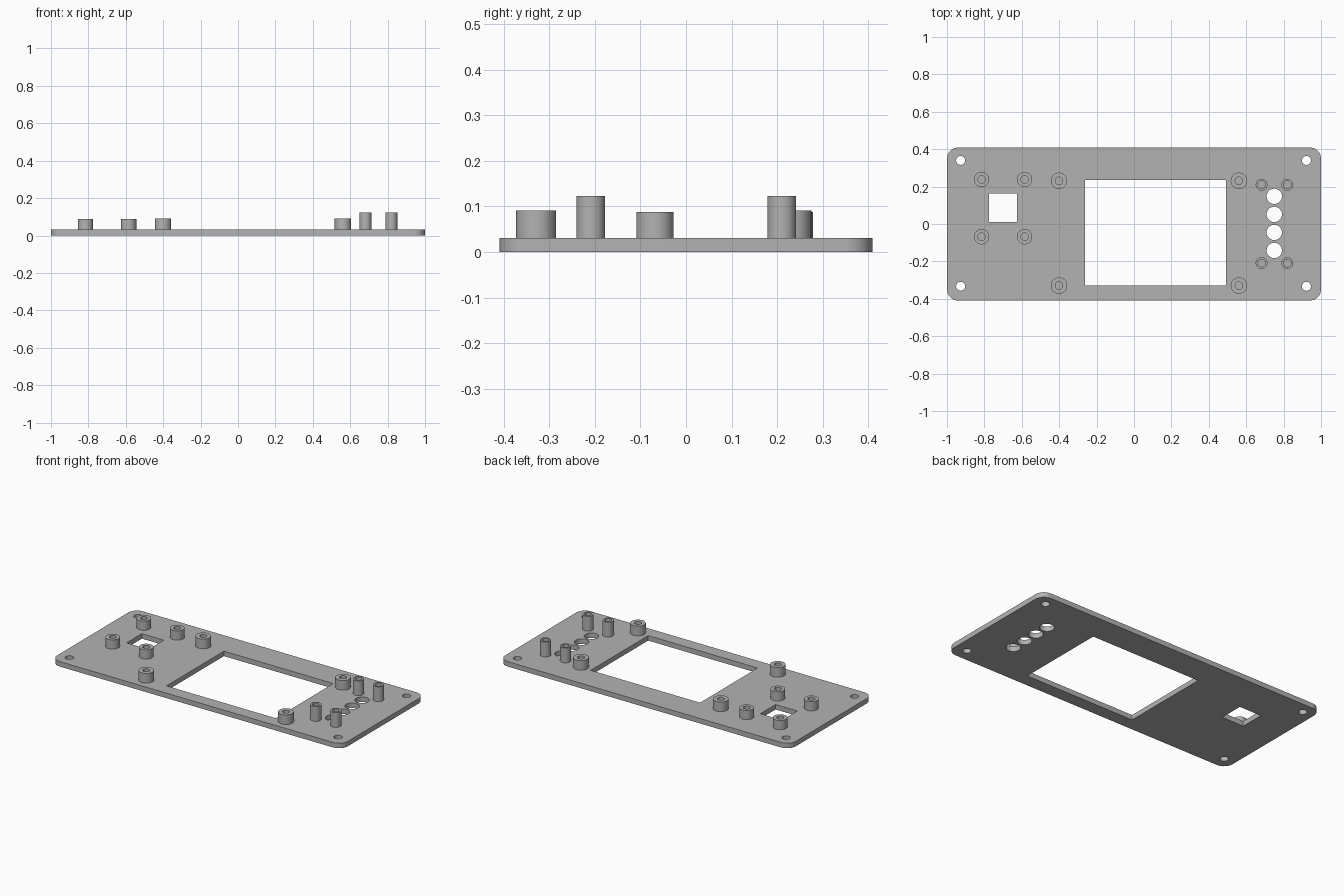
import bpy
import bmesh
from math import cos, sin, pi, radians
from mathutils import Vector, Matrix

cube = bpy.data.objects.get("Cube")
if cube:
    bpy.data.objects.remove(cube, do_unlink=True)

THICK = 0.031
HALF_X, HALF_Y, CORNER = 1.0, 0.409, 0.06

grey = bpy.data.materials.new("panel grey")
grey.use_nodes = True
colour = (0.45, 0.45, 0.45, 1)
grey.diffuse_color = colour
grey.node_tree.nodes["Principled BSDF"].inputs["Base Color"].default_value = colour


def arc(x, y, r, start=0, sweep=2 * pi, steps=48, closed=True):
    """Points along an arc; a closed circle omits its repeated end point."""
    count = steps if closed else steps + 1
    return [(x + r * cos(start + sweep * i / steps),
             y + r * sin(start + sweep * i / steps)) for i in range(count)]


def rectangle(x0, x1, y0, y1):
    return [(x0, y0), (x1, y0), (x1, y1), (x0, y1)]


def finish(obj):
    obj.data.materials.clear()
    obj.data.materials.append(grey)
    bpy.ops.object.select_all(action='DESELECT')
    obj.select_set(True)
    bpy.context.view_layer.objects.active = obj
    bpy.ops.object.shade_smooth_by_angle(angle=radians(30))


def make_plate(name, loops):
    """Fill an outline with openings and give it thickness."""
    curve = bpy.data.curves.new(name, 'CURVE')
    curve.dimensions = '2D'
    curve.fill_mode = 'BOTH'
    curve.extrude = THICK / 2
    for points in loops:
        spline = curve.splines.new('POLY')
        spline.points.add(len(points) - 1)
        for point, (x, y) in zip(spline.points, points):
            point.co = (x, y, 0, 1)
        spline.use_cyclic_u = True
    obj = bpy.data.objects.new(name, curve)
    bpy.context.collection.objects.link(obj)
    bpy.ops.object.select_all(action='DESELECT')
    obj.select_set(True)
    bpy.context.view_layer.objects.active = obj
    bpy.ops.object.convert(target='MESH')
    obj = bpy.context.view_layer.objects.active
    bm = bmesh.new()
    bm.from_mesh(obj.data)
    bmesh.ops.translate(bm, verts=bm.verts, vec=(0, 0, THICK / 2))
    bmesh.ops.remove_doubles(bm, verts=bm.verts, dist=1e-5)
    bmesh.ops.recalc_face_normals(bm, faces=bm.faces)
    bm.to_mesh(obj.data)
    bm.free()
    finish(obj)


def make_standoff(name, x, y, outer, inner, top):
    """Lathe a hollow post standing on the plate."""
    bm = bmesh.new()
    profile = [(outer, THICK), (outer, top), (inner, top), (inner, THICK)]
    verts = [bm.verts.new((r, 0, z)) for r, z in profile]
    edges = [bm.edges.new(pair) for pair in zip(verts, verts[1:])]
    bmesh.ops.spin(bm, geom=verts + edges, cent=(0, 0, 0), axis=(0, 0, 1),
                   angle=2 * pi, steps=40, use_merge=True)
    bmesh.ops.remove_doubles(bm, verts=bm.verts, dist=1e-5)
    bmesh.ops.recalc_face_normals(bm, faces=bm.faces)
    # The post's outer wall must face away from its axis
    wall = max(bm.faces, key=lambda f: f.calc_center_median().xy.length)
    if wall.normal.xy.dot(wall.calc_center_median().xy) < 0:
        bmesh.ops.reverse_faces(bm, faces=bm.faces)
    mesh = bpy.data.meshes.new(name)
    bm.to_mesh(mesh)
    bm.free()
    obj = bpy.data.objects.new(name, mesh)
    obj.location = (x, y, 0)
    bpy.context.collection.objects.link(obj)
    finish(obj)


# Rounded outline of the panel
outline = []
for i, (sx, sy) in enumerate([(1, 1), (-1, 1), (-1, -1), (1, -1)]):
    outline += arc(sx * (HALF_X - CORNER), sy * (HALF_Y - CORNER), CORNER,
                   i * pi / 2, pi / 2, 12, closed=False)

# Screen window, small square window, button holes and corner screw holes
loops = [outline,
         rectangle(-0.262, 0.491, -0.329, 0.236),
         rectangle(-0.775, -0.625, 0.012, 0.162)]
loops += [arc(0.75, 0.148 - 0.0965 * i, 0.041) for i in range(4)]
loops += [arc(x, y, 0.024) for x in (-0.927, 0.922) for y in (-0.333, 0.34)]
make_plate("front_panel", loops)

# Standoff groups: name, x pair, y pair, outer radius, bore radius, top height
groups = [
    ("sensor_standoff", (-0.815, -0.585), (-0.068, 0.238), 0.041, 0.02, 0.088),
    ("screen_standoff", (-0.401, 0.561), (-0.329, 0.231), 0.044, 0.02, 0.091),
    ("button_standoff", (0.682, 0.82), (-0.209, 0.21), 0.0315, 0.02, 0.123),
]
for name, xs, ys, outer, inner, top in groups:
    for x, side in zip(xs, ("right", "left")):
        for y, end in zip(ys, ("front", "back")):
            make_standoff(f"{name}_{end}_{side}", x, y, outer, inner, top)
